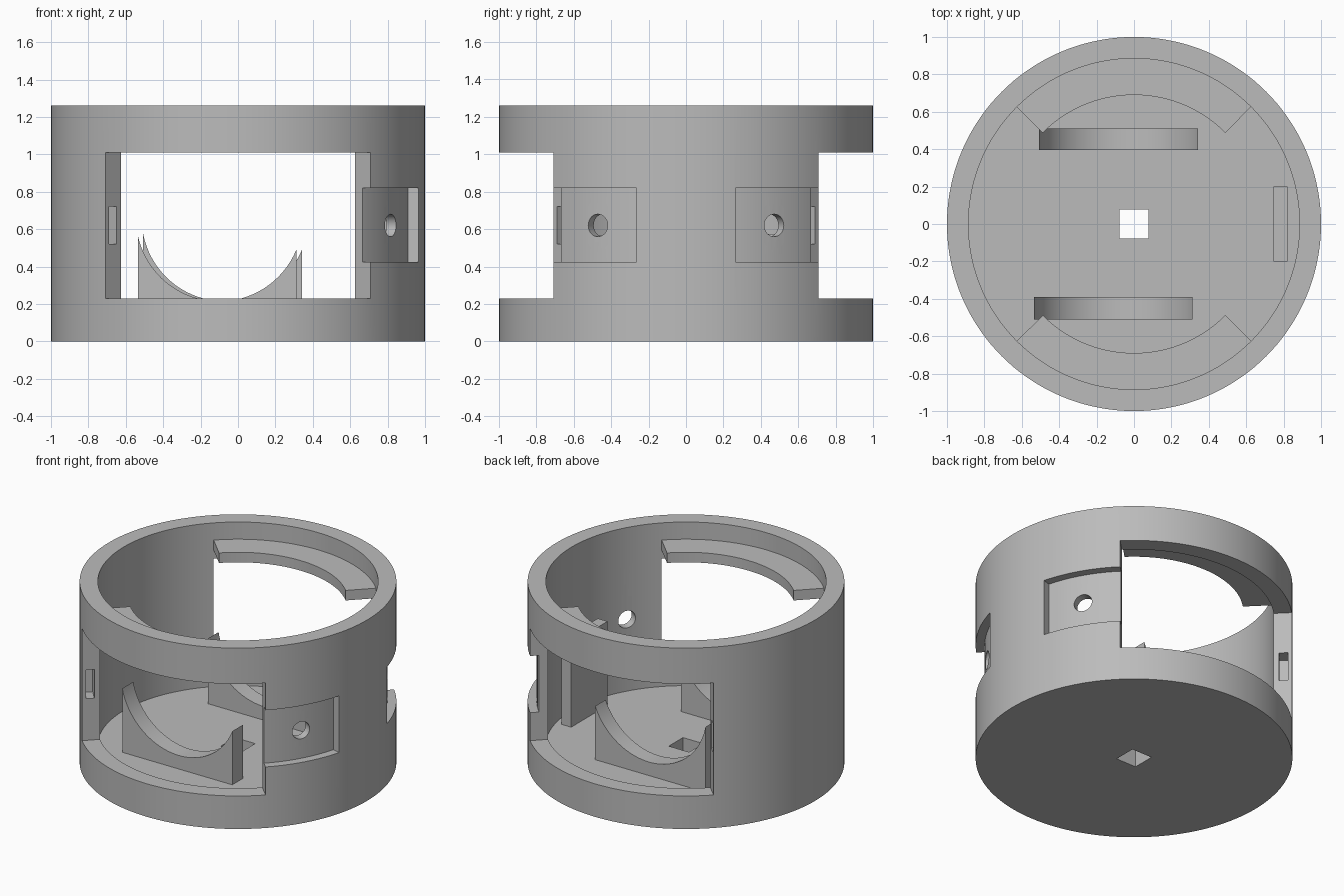
import bpy, bmesh
from math import radians, cos, sin, sqrt, pi
from mathutils import Matrix, Vector

cube = bpy.data.objects.get("Cube")
if cube:
    bpy.data.objects.remove(cube, do_unlink=True)

grey = bpy.data.materials.new("plain_grey")
grey.use_nodes = True
COLOUR = (0.5, 0.5, 0.5, 1)
grey.diffuse_color = COLOUR
grey.node_tree.nodes["Principled BSDF"].inputs["Base Color"].default_value = COLOUR

R, R_IN, H, FLOOR = 1.0, 0.885, 1.26, 0.12


def prism(name, points, depth):
    """Extrude a list of 3D points (a flat outline) along a depth vector."""
    bm = bmesh.new()
    face = bm.faces.new([bm.verts.new(p) for p in points])
    out = bmesh.ops.extrude_face_region(bm, geom=[face], use_keep_orig=True)
    moved = [v for v in out["geom"] if isinstance(v, bmesh.types.BMVert)]
    bmesh.ops.translate(bm, verts=moved, vec=Vector(depth))
    bmesh.ops.recalc_face_normals(bm, faces=bm.faces)
    mesh = bpy.data.meshes.new(name)
    bm.to_mesh(mesh)
    bm.free()
    mesh.materials.append(grey)
    obj = bpy.data.objects.new(name, mesh)
    bpy.context.collection.objects.link(obj)
    return obj


def arc(r, a0, a1, z, steps):
    angles = [radians(a0 + (a1 - a0) * i / steps) for i in range(steps + 1)]
    return [(r * cos(a), r * sin(a), z) for a in angles]


def sector(name, r0, r1, a0, a1, z0, z1):
    steps = max(2, int((a1 - a0) / 2.5))
    outline = arc(r1, a0, a1, z0, steps) + arc(r0, a1, a0, z0, steps)
    return prism(name, outline, (0, 0, z1 - z0))


def disc(name, r, z0, z1, sides=144):
    return prism(name, arc(r, 0, 360, z0, sides)[:-1], (0, 0, z1 - z0))


def box(name, x0, x1, y0, y1, z0, z1):
    return prism(name, [(x0, y0, z0), (x1, y0, z0), (x1, y1, z0), (x0, y1, z0)],
                 (0, 0, z1 - z0))


def smooth(obj):
    bpy.ops.object.select_all(action="DESELECT")
    obj.select_set(True)
    bpy.context.view_layer.objects.active = obj
    bpy.ops.object.shade_smooth_by_angle(angle=radians(30))


def cut(obj, cutter):
    cutter.hide_render = True
    bpy.context.view_layer.objects.active = obj
    mod = obj.modifiers.new("cut", "BOOLEAN")
    mod.operation = "DIFFERENCE"
    mod.solver = "EXACT"
    mod.object = cutter
    bpy.ops.object.modifier_apply(modifier=mod.name)
    bpy.data.objects.remove(cutter, do_unlink=True)


# Round cup with a square hole in the floor
body = disc("round_housing", R, 0, H)
cut(body, disc("bore", R_IN, FLOOR, H + 0.2))
cut(body, box("floor_hole", -0.078, 0.078, -0.078, 0.078, -0.1, 0.4))

# Quarter-turn windows at front and back
for mid in (90, 270):
    cut(body, sector("window", 0.6, 1.2, mid - 45, mid + 45, 0.23, 1.01))

for side in (-1, 1):
    # Shallow outer pockets beside the windows on the left wall
    a0, a1 = sorted((side * 15.3, side * 47))
    cut(body, sector("pocket", 0.943, 1.1, a0, a1, 0.425, 0.82))

    # Round hole through each pocket
    hole = disc("pocket_hole", 0.06, -0.2, 0.2, 40)
    hole.data.transform(Matrix.Translation((0, 0, 0.62))
                        @ Matrix.Rotation(radians(side * 30), 4, "Z")
                        @ Matrix.Translation((0.93, 0, 0))
                        @ Matrix.Rotation(pi / 2, 4, "Y"))
    cut(body, hole)

    # Slots in the window edges of the right wall
    a0, a1 = sorted((180 + side * 39, 180 + side * 46))
    cut(body, sector("edge_slot", 0.92, 0.975, a0, a1, 0.52, 0.72))
smooth(body)

# Curved ledges inside the rim, above each window
for name, mid in (("back_ledge", 90), ("front_ledge", 270)):
    smooth(sector(name, 0.69, R_IN + 0.01, mid - 45, mid + 45, 1.07, 1.14))


# Cradles with a round scooped top
def cradle(name, x0, x1, y0, y1, centre):
    r, zc, n = 0.445, 0.659, 40
    outline = [(x1, y0, FLOOR - 0.02), (x0, y0, FLOOR - 0.02)]
    for i in range(n + 1):
        x = x0 + (x1 - x0) * (1 - cos(pi * i / n)) / 2
        outline.append((x, y0, zc - sqrt(max(0, r * r - (x - centre) ** 2))))
    smooth(prism(name, outline, (0, y1 - y0, 0)))


cradle("front_cradle", -0.535, 0.313, -0.51, -0.39, -0.10)
cradle("back_cradle", -0.507, 0.343, 0.395, 0.51, -0.07)

# Upright plate near the left wall
box("upright_plate", 0.745, 0.82, -0.2, 0.2, FLOOR - 0.02, 0.705)
